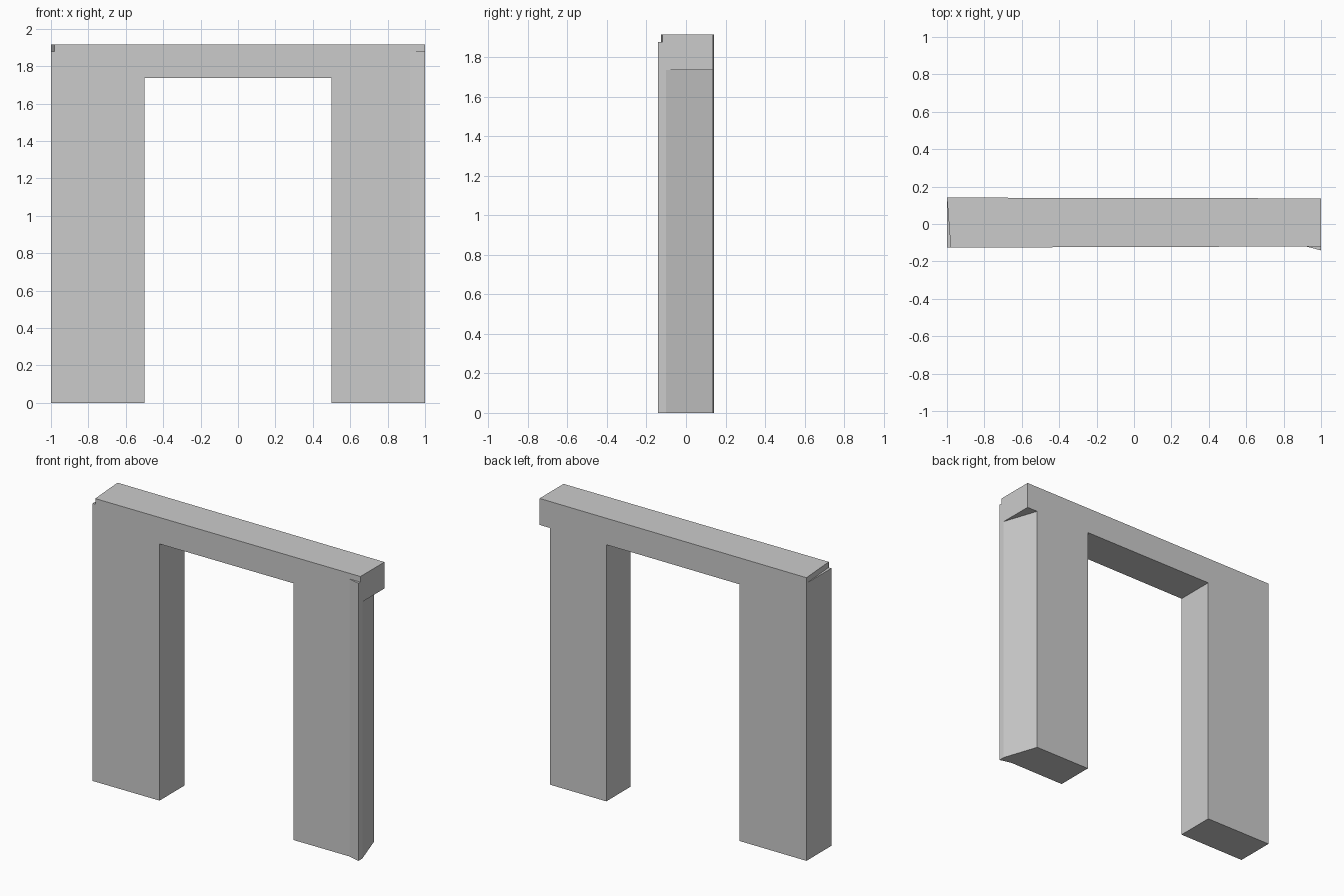
import bpy

if "Cube" in bpy.data.objects:
    bpy.data.objects.remove(bpy.data.objects["Cube"])

SOFFIT, LEDGE, TOP = 1.736, 1.877, 1.915


def front(x):
    """Front wall line, very slightly skewed."""
    return (x, -0.123 + 0.003 * x)


def back(x):
    """Back wall line, very slightly skewed."""
    return (x, 0.139 - 0.002 * x)


def part(name, prisms, flats):
    """prisms: (outline, z0, z1, cap top, cap bottom); flats: (outline, z, faces up).
    Outlines run counter-clockwise seen from above."""
    verts, faces = [], []

    def ring(outline, z):
        start = len(verts)
        verts.extend((x, y, z) for x, y in outline)
        return list(range(start, len(verts)))

    for outline, z0, z1, top, bottom in prisms:
        a, b = ring(outline, z0), ring(outline, z1)
        n = len(outline)
        for i in range(n):
            j = (i + 1) % n
            faces.append((a[i], a[j], b[j], b[i]))
        if top:
            faces.append(b)
        if bottom:
            faces.append(a[::-1])
    for outline, z, up in flats:
        r = ring(outline, z)
        faces.append(r if up else r[::-1])
    mesh = bpy.data.meshes.new(name)
    mesh.from_pydata(verts, [], faces)
    mesh.update()
    obj = bpy.data.objects.new(name, mesh)
    bpy.context.collection.objects.link(obj)
    return obj


# Right jamb has a flared front corner and a slanted outer side
flare, nose, side, heel = front(0.92), (1, -0.141), (1, -0.10), back(0.92)

# Door jambs, open at the top where they join the lintel
part("left_jamb",
     [([front(-1), front(-0.5), back(-0.5), back(-1)], 0, SOFFIT, False, True)], [])
part("right_jamb",
     [([front(0.5), flare, nose, side, heel, back(0.5)], 0, SOFFIT, False, True)], [])

# Lintel with its soffit, overhang underside and small corner ledges
part("lintel",
     [([front(-1), flare, nose, side, back(1), back(-1)], SOFFIT, LEDGE, False, False)],
     [([front(-0.5), front(0.5), back(0.5), back(-0.5)], SOFFIT, False),
      ([side, back(1), heel], SOFFIT, False),
      ([front(-1), front(-0.98), back(-1)], LEDGE, True),
      ([flare, nose, front(1)], LEDGE, True)])

# Top course, cut at an angle on the left end
part("top_course",
     [([front(-0.98), front(1), back(1), back(-1)], LEDGE, TOP, True, False)], [])
